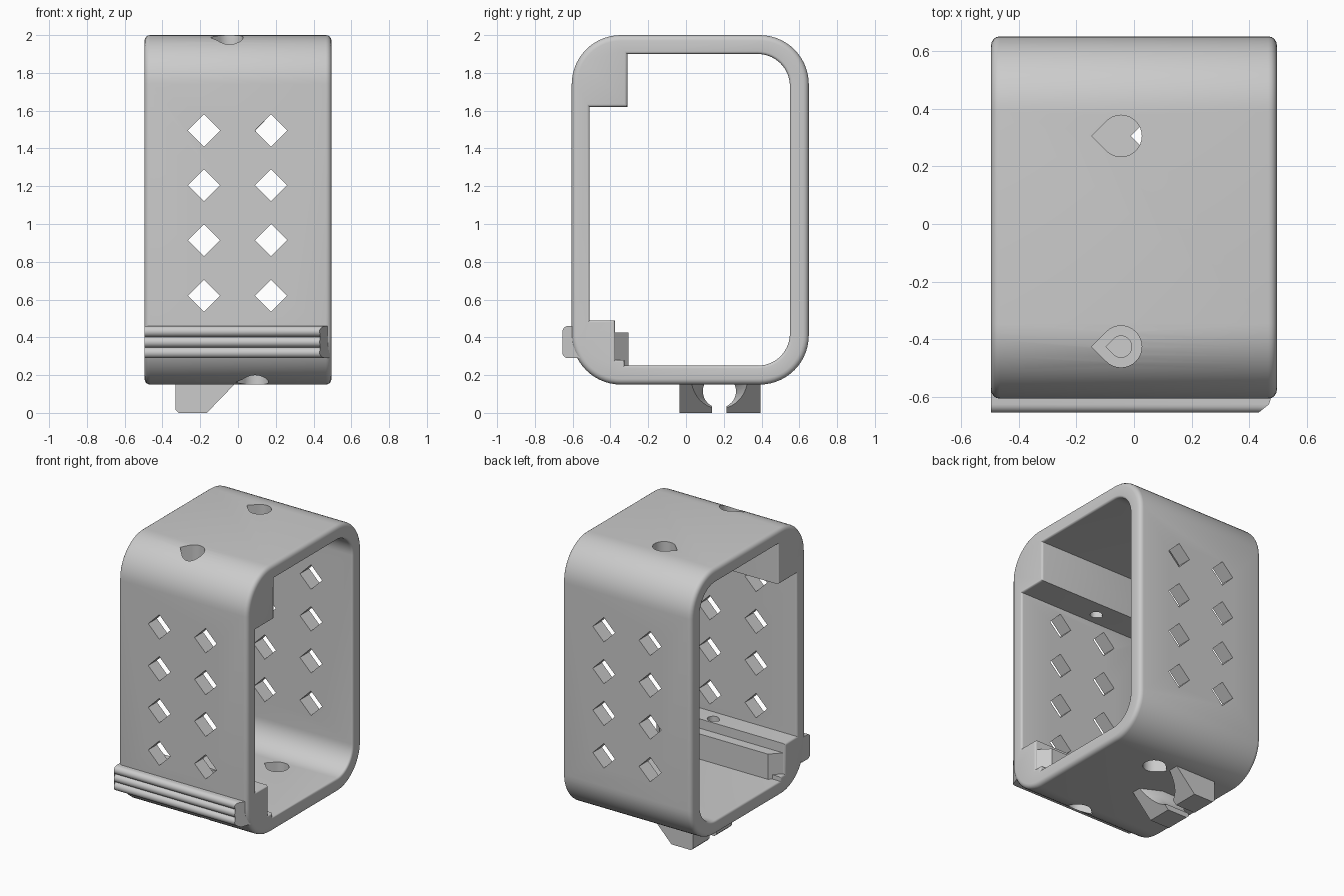
import bpy, bmesh
from math import sin, cos, pi, radians
from mathutils import Vector

if "Cube" in bpy.data.objects:
    bpy.data.objects.remove(bpy.data.objects["Cube"])


def arc(cx, cy, r, a0, a1, n=14):
    return [(cx + r * cos(radians(a0 + (a1 - a0) * i / n)),
             cy + r * sin(radians(a0 + (a1 - a0) * i / n))) for i in range(n + 1)]


def place(axis, p, t):
    return {'x': (t, p[0], p[1]), 'y': (p[0], t, p[1]), 'z': (p[0], p[1], t)}[axis]


def add_prism(bm, pts, axis, a, b):
    lo = [bm.verts.new(place(axis, p, a)) for p in pts]
    hi = [bm.verts.new(place(axis, p, b)) for p in pts]
    bm.faces.new(lo)
    bm.faces.new(hi)
    for i in range(len(pts)):
        j = (i + 1) % len(pts)
        bm.faces.new((lo[i], lo[j], hi[j], hi[i]))


def finish(name, bm):
    bmesh.ops.recalc_face_normals(bm, faces=bm.faces[:])
    me = bpy.data.meshes.new(name)
    bm.to_mesh(me)
    bm.free()
    ob = bpy.data.objects.new(name, me)
    bpy.context.collection.objects.link(ob)
    return ob


def prisms(name, items):
    bm = bmesh.new()
    for it in items:
        add_prism(bm, *it)
    return finish(name, bm)


def activate(ob):
    bpy.ops.object.select_all(action='DESELECT')
    ob.select_set(True)
    bpy.context.view_layer.objects.active = ob


def cut(ob, cutter):
    cutter.hide_render = True
    m = ob.modifiers.new("cut", 'BOOLEAN')
    m.operation, m.solver, m.object = 'DIFFERENCE', 'EXACT', cutter
    activate(ob)
    bpy.ops.object.modifier_apply(modifier=m.name)
    bpy.data.objects.remove(cutter)


def shrink(pts, d):
    # mitred offset to the left of a loop's direction
    out = []
    for i, p in enumerate(pts):
        p, a, b = Vector(p), Vector(pts[i - 1]), Vector(pts[(i + 1) % len(pts)])
        u, v = (p - a).normalized(), (b - p).normalized()
        n1, n2 = Vector((-u.y, u.x)), Vector((-v.y, v.x))
        out.append(tuple(p + (n1 + n2) * d / (1 + n1.dot(n2))))
    return out


# Sleeve: rounded frame with two built-in inner blocks and rounded rims
R = 0.26
outer = (arc(0.39, 0.41, R, 270, 360) + arc(0.39, 1.74, R, 0, 90)
         + arc(-0.345, 1.74, R, 90, 180) + arc(-0.345, 0.41, R, 180, 270))
inner = (arc(0.38, 0.42, 0.17, 270, 360) + arc(0.38, 1.73, 0.17, 0, 90)
         + [(-0.31, 1.90), (-0.31, 1.62), (-0.51, 1.62), (-0.51, 0.49),
            (-0.375, 0.49), (-0.375, 0.28), (-0.325, 0.28), (-0.325, 0.25)])
bm = bmesh.new()
W = 0.495
ends = []
for loop, r in ((outer, 0.03), (inner[::-1], 0.015)):
    half = [(W - r + r * sin(t * pi / 8), r * (1 - cos(t * pi / 8))) for t in range(5)]
    sections = [(-x, d) for x, d in reversed(half)] + half
    rings = [[bm.verts.new((x, *p)) for p in shrink(loop, d)] for x, d in sections]
    n = len(loop)
    for a, b in zip(rings, rings[1:]):
        for i in range(n):
            bm.faces.new((a[i], a[(i + 1) % n], b[(i + 1) % n], b[i]))
    ends.append((rings[0], rings[-1]))
for k in (0, 1):
    edges = [bm.edges.get((e[k][i - 1], e[k][i])) for e in ends for i in range(len(e[k]))]
    bmesh.ops.triangle_fill(bm, use_beauty=True, use_dissolve=False, edges=edges)
sleeve = finish("sleeve", bm)


# Openings: diamond vents through both walls, teardrop screw holes
def diamond(x, z, s=0.085):
    return [(x - s, z), (x, z - s), (x + s, z), (x, z + s)]


def teardrop(x, y, r):
    return arc(x, y, r, -135, 135, 24) + [(x - r * 1.414, y)]


vents = [(diamond(x, z), 'y', -0.8, 0.8)
         for x in (-0.18, 0.175) for z in (0.62, 0.915, 1.205, 1.495)]
cut(sleeve, prisms("vent_cutter", vents))
cut(sleeve, prisms("wide_hole_cutter",
                   [(teardrop(-0.045, y, 0.072), 'z', 1.85, 2.1) for y in (0.305, -0.425)]
                   + [(teardrop(0.09, y, 0.072), 'z', 0.05, 0.29) for y in (0.305, -0.425)]))
cut(sleeve, prisms("narrow_hole_cutter",
                   [(teardrop(-0.045, -0.425, 0.037), 'z', 1.5, 1.9),
                    (teardrop(0.09, -0.425, 0.037), 'z', 0.25, 0.6)]))

# Inner ledge with chamfered ends
ledge = prisms("inner_ledge", [([(-0.485, -0.378), (-0.415, -0.305), (0.415, -0.305),
                                 (0.485, -0.378)], 'z', 0.2, 0.425)])

# Grip ribs: three rounded bumps, chamfered on the right end
ribs_profile = [(-0.56, 0.46)]
for z in (0.431, 0.375, 0.319):
    ribs_profile += arc(-0.625, z, 0.029, 90, 270, 10)
ribs_profile += [(-0.56, 0.29)]
ribs = prisms("grip_ribs", [(ribs_profile, 'x', -0.495, 0.49)])
for v in ribs.data.vertices:
    if v.co.x > 0:
        v.co.x = min(0.49, 0.43 + (v.co.y + 0.655) * 1.25)

# Cable clip under the floor, with a keyhole slot flaring toward the slope
clip_profile = [(-0.33, 0.18), (-0.33, 0.015), (-0.315, 0), (-0.165, 0), (-0.02, 0.15), (-0.02, 0.18)]
clip = prisms("bottom_clip", [(clip_profile, 'y', -0.035, 0.395)])
keyhole = arc(0.177, 0.115, 0.088, -64, 244, 28) + [(0.139, -0.1), (0.215, -0.1)]
cut(clip, prisms("keyhole_cutter", [(keyhole, 'x', -0.5, 0.2)]))
flare = prisms("flare_cutter", [(arc(0.177, 0.115, 0.16, 0, 352.5, 47), 'x', -0.17, 0.0)])
for v in flare.data.vertices:
    if v.co.x < -0.1:
        v.co.y = 0.177 + (v.co.y - 0.177) * 0.5
        v.co.z = 0.115 + (v.co.z - 0.115) * 0.5
cut(clip, flare)

# Smooth shading with sharp edges kept
for ob in (sleeve, ledge, ribs, clip):
    activate(ob)
    bpy.ops.object.shade_smooth_by_angle(angle=radians(30))
